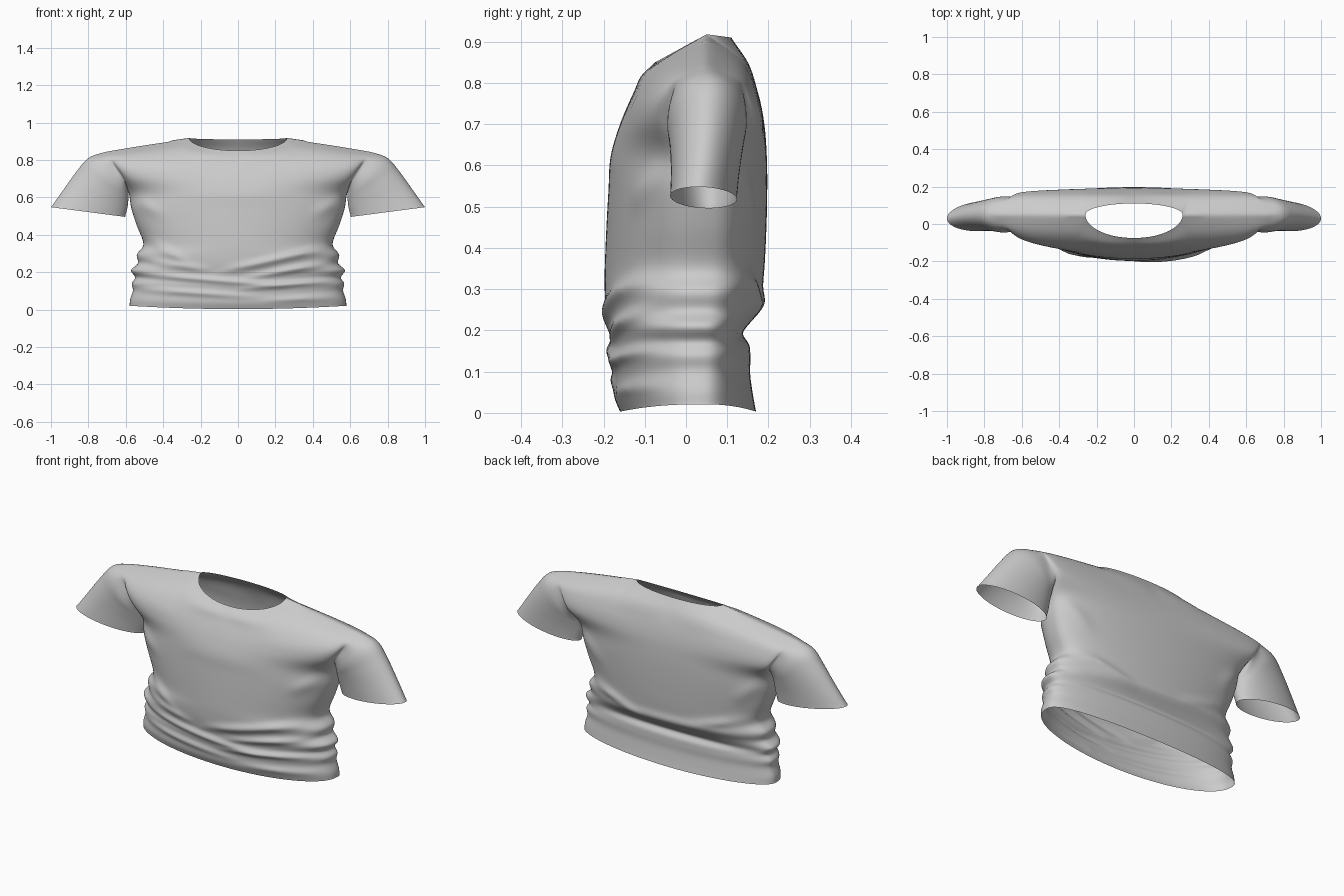
import bpy, bmesh, math
from mathutils import Vector

if "Cube" in bpy.data.objects:
    bpy.data.objects.remove(bpy.data.objects["Cube"])

HALF, NECK, SUB = 40, 14, 8     # half columns, neck columns, steps between key rows
SEAM_Y = 0.04

# key rows: height, half width, front y, back y, front edge y, back edge y
ROWS = [
    (0.003, .580, -.160, .170, SEAM_Y, SEAM_Y), (.04, .577, -.174, .163, SEAM_Y, SEAM_Y),
    (.09, .562, -.176, .156, SEAM_Y, SEAM_Y), (.13, .568, -.182, .156, SEAM_Y, SEAM_Y),
    (.165, .550, -.181, .155, SEAM_Y, SEAM_Y), (.205, .573, -.186, .150, SEAM_Y, SEAM_Y),
    (.245, .535, -.194, .170, SEAM_Y, SEAM_Y), (.295, .542, -.197, .183, SEAM_Y, SEAM_Y),
    (.35, .505, -.197, .190, SEAM_Y, SEAM_Y), (.45, .542, -.193, .195, SEAM_Y, SEAM_Y),
    (.54, .570, -.188, .197, SEAM_Y, SEAM_Y), (.62, .583, -.183, .196, .05, .05),
    (.70, .610, -.160, .190, -.035, .150), (.775, .660, -.128, .175, -.030, .140)]
ARMPIT = 11

# cloth folds: front(-1)/back(1), start x z, end x z, width, height
FOLDS = [
    (-1, .52, .34, -.10, .20, .022, .016), (-1, .54, .26, .05, .17, .018, .014),
    (-1, -.55, .19, .25, .13, .018, .014), (-1, -.56, .11, .10, .07, .018, .012),
    (-1, .55, .16, .00, .11, .016, .011), (-1, -.50, .38, -.25, .24, .025, .012),
    (-1, -.54, .27, -.15, .21, .020, .011), (-1, .56, .07, .15, .05, .016, .008),
    (-1, .57, .60, .40, .50, .030, .012), (-1, -.57, .60, -.40, .50, .030, .012),
    (1, -.54, .28, .54, .25, .030, .014), (1, -.50, .19, .50, .19, .018, -.012),
    (1, .52, .36, .15, .25, .025, .012), (1, -.52, .38, -.15, .28, .025, .012),
    (1, .56, .60, .40, .46, .035, .012), (1, -.56, .60, -.40, .46, .035, .012)]


def spline(keys, steps):
    """Catmull-Rom curve through a list of points."""
    out = []
    for i in range(len(keys) - 1):
        b, c = keys[i], keys[i + 1]
        a = keys[i - 1] if i else b * 2 - c
        d = keys[i + 2] if i + 2 < len(keys) else c * 2 - b
        for k in range(steps):
            t = k / steps
            out.append(b + (c - a) * (t / 2) + (a * 2 - b * 5 + c * 4 - d) * (t * t / 2)
                       + (b * 3 - a - c * 3 + d) * (t ** 3 / 2))
    return out + [keys[-1].copy()]


def top_point(k, side):
    """Neckline and shoulder seam."""
    n, sg = abs(k), (1 if k >= 0 else -1)
    if n <= NECK:
        a = math.pi / 2 * n / NECK
        c = math.cos(a)
        y, z = (.05 - .125 * c, .918 - .068 * c) if side < 0 else (.05 + .06 * c, .918 - .008 * c)
        return Vector((sg * .26 * math.sin(a), y, z))
    t = (n - NECK) / (HALF - NECK)
    return Vector((sg * (.26 + .46 * t), .05, .918 - .063 * t - .010 * t * t))


def fold_offset(p, side):
    total = 0
    for s, x0, z0, x1, z1, w, h in FOLDS:
        if s == side:
            dx, dz = x1 - x0, z1 - z0
            t = max(0, min(1, ((p.x - x0) * dx + (p.z - z0) * dz) / (dx * dx + dz * dz)))
            d2 = (p.x - x0 - t * dx) ** 2 + (p.z - z0 - t * dz) ** 2
            total += h * math.sin(math.pi * (.15 + .8 * t)) * math.exp(-d2 / (w * w))
    return total


def column(k, side):
    """One vertical line of the front or back panel."""
    a = math.pi / 2 * k / HALF
    s, c = math.sin(a), max(0, math.cos(a))
    keys = []
    for z, w, f, b, ef, eb in ROWS:
        mid, edge = (f, ef) if side < 0 else (b, eb)
        power = .85 if side < 0 else .85 - .25 * min(1, z / .6)
        lift = .018 * s * s * max(0, 1 - z / .3)
        keys.append(Vector((w * s, edge + (mid - edge) * c ** power, z + lift)))
    top = top_point(k, side)
    near = keys[-1].lerp(top, .55)
    near.y += side * (.008 + .022 * min(1, abs(k) / NECK))
    pts = spline(keys + [near, top], SUB)
    for p in pts:
        fade = (1 - abs(s) ** 10) * max(0, min(1, (.72 - p.z) / .1))
        p.y += side * fold_offset(p, side) * fade
    return pts


def skin(bm, lines):
    """Quads between neighbouring lines of points."""
    vs = [[bm.verts.new(p) for p in line] for line in lines]
    for l0, l1 in zip(vs, vs[1:]):
        for i in range(len(l0) - 1):
            bm.faces.new((l0[i], l1[i], l1[i + 1], l0[i + 1]))


# sleeve rings: inner x z, outer x z, inner y, outer y, half depth
RINGS = [(.584, .607, .800, .812, .05, .052, .097), (.586, .580, .862, .742, .05, .05, .091),
         (.590, .545, .932, .645, .052, .042, .084), (.603, .496, 1.0, .548, .055, .03, .080)]

bm = bmesh.new()

# front and back panels
panels = {s: [column(k, s) for k in range(-HALF, HALF + 1)] for s in (-1, 1)}
for s in panels:
    skin(bm, panels[s])

# sleeves, running from each armhole to its cuff
for sg, col in ((-1, 0), (1, -1)):
    front = panels[-1][col][ARMPIT * SUB:]
    back = panels[1][col][ARMPIT * SUB:]
    hole = front + back[-2::-1]
    lines = []
    for j, p in enumerate(hole):
        phi = 2 * math.pi * j / (len(hole) - 1)
        keys = [p.copy()]
        for xi, zi, xo, zo, yi, yo, r in RINGS:
            t = (1 - math.cos(phi)) / 2
            keys.append(Vector((sg * (xi + (xo - xi) * t), yi + (yo - yi) * t - r * math.sin(phi),
                                zi + (zo - zi) * t)))
        lines.append(spline(keys, SUB))
    skin(bm, lines)

bmesh.ops.remove_doubles(bm, verts=bm.verts, dist=.0003)

# soften the sewn seams around shoulders and sides
seam = [v for v in bm.verts if not v.is_boundary and abs(v.co.x) > .36 and v.co.z > .02]
for _ in range(5):
    bmesh.ops.smooth_vert(bm, verts=seam, factor=.5, use_axis_x=True, use_axis_y=True, use_axis_z=True)
bmesh.ops.recalc_face_normals(bm, faces=bm.faces)

mesh = bpy.data.meshes.new("shirt")
bm.to_mesh(mesh)
bm.free()
mesh.polygons.foreach_set("use_smooth", [True] * len(mesh.polygons))
shirt = bpy.data.objects.new("shirt", mesh)
bpy.context.collection.objects.link(shirt)
